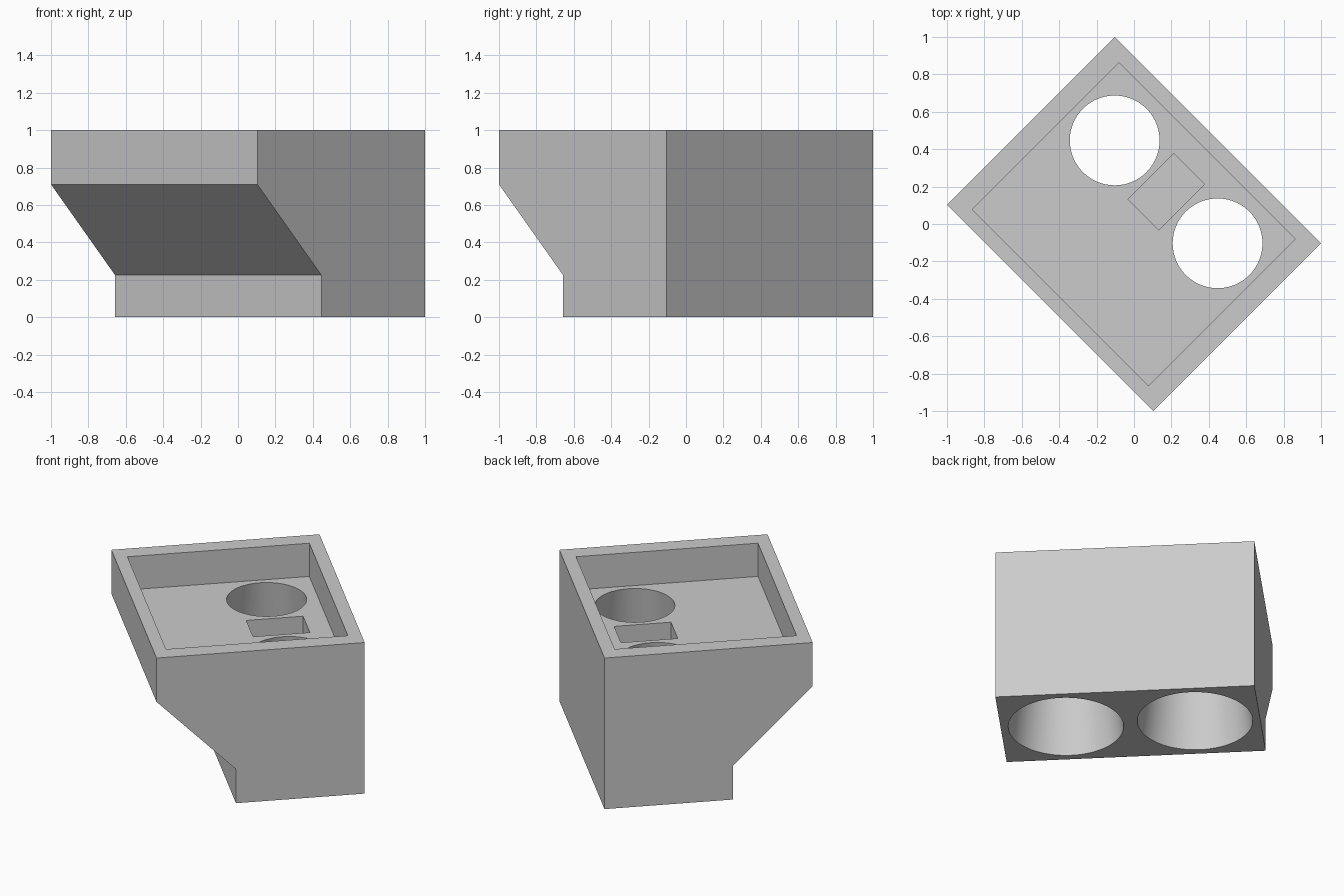
import bpy
import bmesh
from math import radians

if "Cube" in bpy.data.objects:
    bpy.data.objects.remove(bpy.data.objects["Cube"], do_unlink=True)

TURN = radians(-45)
FLOOR = 0.78          # height of the tray floor
HOLE_X, HOLE_Y = 0.389, 0.243
HALF_X, HALF_Y = 0.78, 0.634

grey = bpy.data.materials.new("plain grey")
grey.use_nodes = True
colour = (0.6, 0.6, 0.6, 1)
grey.diffuse_color = colour
grey.node_tree.nodes["Principled BSDF"].inputs["Base Color"].default_value = colour


def add_object(name, bm):
    """Turn a bmesh into an object standing in the turned frame."""
    bmesh.ops.recalc_face_normals(bm, faces=bm.faces)
    mesh = bpy.data.meshes.new(name)
    bm.to_mesh(mesh)
    bm.free()
    mesh.materials.append(grey)
    obj = bpy.data.objects.new(name, mesh)
    obj.rotation_euler.z = TURN
    bpy.context.collection.objects.link(obj)
    return obj


def box(name, half_x, y0, y1, z0, z1):
    bm = bmesh.new()
    bmesh.ops.create_cube(bm, size=1)
    bmesh.ops.scale(bm, vec=(2 * half_x, y1 - y0, z1 - z0), verts=bm.verts)
    bmesh.ops.translate(bm, vec=(0, (y0 + y1) / 2, (z0 + z1) / 2), verts=bm.verts)
    return add_object(name, bm)


def tapered_hole(name, x):
    """Cone cutter, wide at the base and narrow at the tray floor."""
    slope = (0.24 - 0.346) / FLOOR
    low, high = -0.05, FLOOR + 0.08
    bm = bmesh.new()
    bmesh.ops.create_cone(bm, cap_ends=True, segments=96, depth=high - low,
                          radius1=0.346 + slope * low, radius2=0.346 + slope * high)
    bmesh.ops.translate(bm, vec=(x, HOLE_Y, (low + high) / 2), verts=bm.verts)
    return add_object(name, bm)


# Housing: side profile with the sloping overhang, extruded across its width
profile = [(-0.15, 0), (HALF_Y, 0), (HALF_Y, 1), (-HALF_Y, 1),
           (-HALF_Y, 0.71), (-0.15, 0.225)]
bm = bmesh.new()
side = bm.faces.new([bm.verts.new((-HALF_X, y, z)) for y, z in profile])
swept = bmesh.ops.extrude_face_region(bm, geom=[side])["geom"]
bmesh.ops.translate(bm, vec=(2 * HALF_X, 0, 0),
                    verts=[v for v in swept if isinstance(v, bmesh.types.BMVert)])
housing = add_object("housing", bm)

# Cutters: open tray, small pocket between the holes, two tapered holes
cutters = [
    box("tray_cutter", 0.666, -0.556, 0.552, FLOOR, 1.2),
    box("pocket_cutter", 0.117, 0.071, 0.417, FLOOR - 0.2, FLOOR + 0.1),
    tapered_hole("right_hole_cutter", -HOLE_X),
    tapered_hole("left_hole_cutter", HOLE_X),
]

bpy.ops.object.select_all(action="DESELECT")
bpy.context.view_layer.objects.active = housing
housing.select_set(True)
for cutter in cutters:
    cutter.hide_render = True
    cut = housing.modifiers.new(cutter.name, "BOOLEAN")
    cut.operation = "DIFFERENCE"
    cut.solver = "EXACT"
    cut.object = cutter
    bpy.ops.object.modifier_apply(modifier=cut.name)
    bpy.data.objects.remove(cutter, do_unlink=True)

# Smooth hole walls, sharp edges elsewhere
bpy.ops.object.shade_smooth_by_angle(angle=radians(30))
